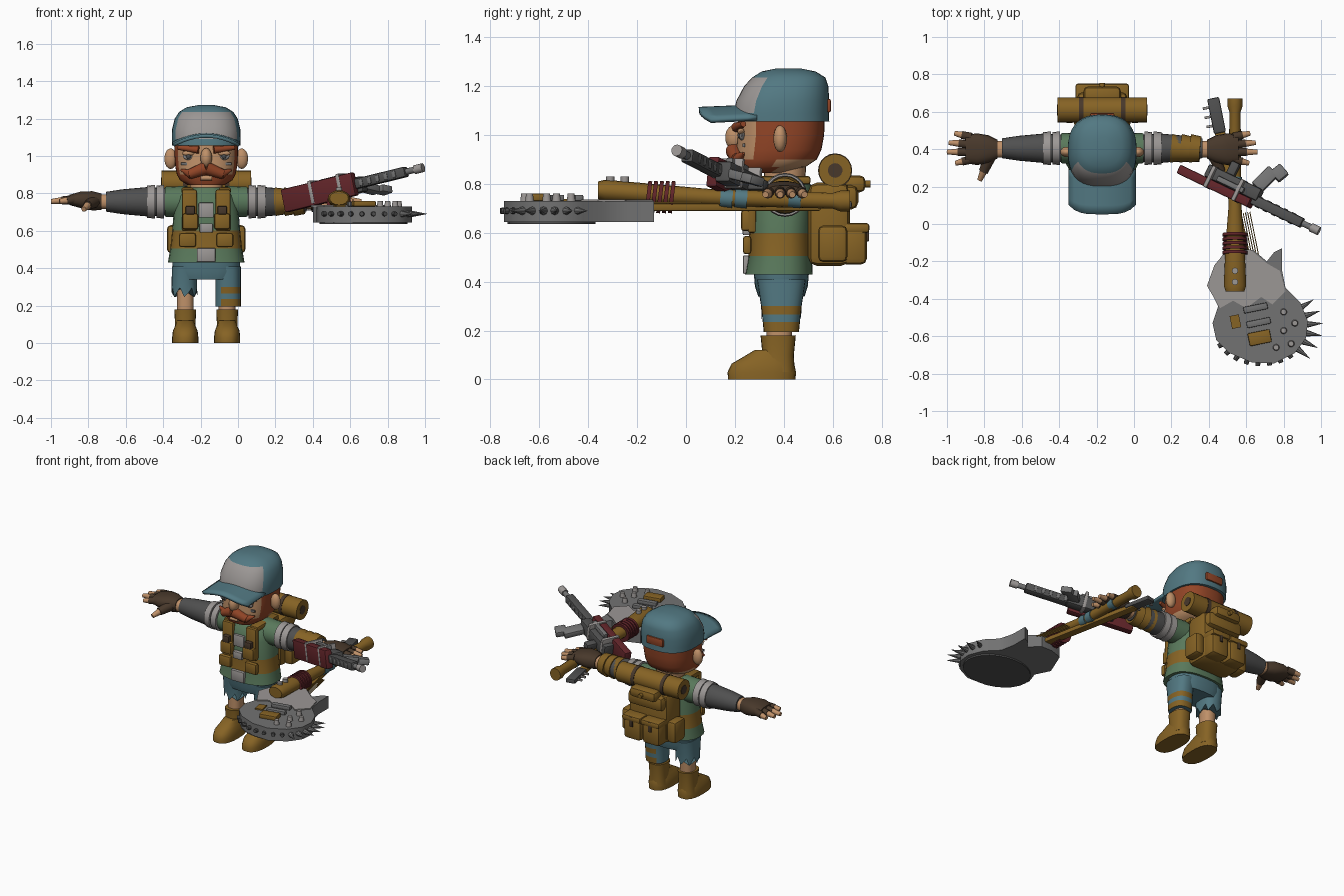
import bpy, bmesh, math
from math import sin, cos, pi
from mathutils import Vector, Matrix

if "Cube" in bpy.data.objects:
    bpy.data.objects.remove(bpy.data.objects["Cube"])


def material(name, *rgb):
    m = bpy.data.materials.new(name)
    m.use_nodes = True
    m.diffuse_color = (*rgb, 1)
    m.node_tree.nodes["Principled BSDF"].inputs["Base Color"].default_value = (*rgb, 1)
    return m


skin = material("skin", .52, .28, .14)
hair = material("ginger_hair", .29, .06, .02)
teal = material("teal_cloth", .085, .19, .225)
green = material("green_cloth", .1, .19, .105)
tan = material("mustard_leather", .24, .125, .018)
brown = material("dark_brown_leather", .065, .04, .024)
light = material("light_grey", .33, .31, .3)
metal = material("mid_grey_metal", .17, .17, .17)
dark = material("dark_grey", .08, .08, .08)
red = material("dark_red", .12, .018, .022)
C = -.17  # body centre line


def finish(bm, name, mat, angle=40):
    bmesh.ops.recalc_face_normals(bm, faces=bm.faces[:])
    mesh = bpy.data.meshes.new(name)
    bm.to_mesh(mesh)
    bm.free()
    mesh.materials.append(mat)
    for p in mesh.polygons:
        p.use_smooth = True
    mesh.set_sharp_from_angle(angle=math.radians(angle))
    obj = bpy.data.objects.new(name, mesh)
    bpy.context.collection.objects.link(obj)
    return obj


def loft(name, mat, rings, axis="z", n=24, power=2.5, ragged=0):
    """Skin superellipse rings (t, a, b, radius_a, radius_b) along an axis."""
    bm = bmesh.new()
    loops = []
    for k, (t, a, b, ra, rb) in enumerate(rings):
        loop = []
        for i in range(n):
            c, s = cos(2 * pi * i / n), sin(2 * pi * i / n)
            u = a + ra * math.copysign(abs(c) ** (2 / power), c)
            v = b + rb * math.copysign(abs(s) ** (2 / power), s)
            w = t + (ragged * (i % 3) if k == 0 else 0)
            loop.append(bm.verts.new({"z": (u, v, w), "x": (w, u, v), "y": (u, w, v)}[axis]))
        loops.append(loop)
    for lo, hi in zip(loops, loops[1:]):
        for i in range(n):
            j = (i + 1) % n
            bm.faces.new((lo[i], lo[j], hi[j], hi[i]))
    bm.faces.new(loops[0])
    bm.faces.new(loops[-1])
    return finish(bm, name, mat)


def rod(name, mat, a, b, r1, r2=None, n=14):
    a, b = Vector(a), Vector(b)
    turn = (b - a).to_track_quat("Z", "Y").to_matrix().to_4x4()
    bm = bmesh.new()
    bmesh.ops.create_cone(bm, cap_ends=True, segments=n, radius1=r1, depth=(b - a).length,
                          radius2=r1 if r2 is None else r2,
                          matrix=Matrix.Translation((a + b) / 2) @ turn)
    return finish(bm, name, mat)


def box(name, mat, at, size, bevel=.01, frame=Matrix()):
    bm = bmesh.new()
    bmesh.ops.create_cube(bm, size=1, matrix=Matrix.Diagonal((*size, 1)))
    if bevel:
        bmesh.ops.bevel(bm, geom=bm.edges[:], offset=bevel, segments=2, affect="EDGES", profile=.5)
    bmesh.ops.transform(bm, matrix=frame @ Matrix.Translation(at), verts=bm.verts[:])
    return finish(bm, name, mat)


def ball(name, mat, at, size):
    bm = bmesh.new()
    bmesh.ops.create_uvsphere(bm, u_segments=14, v_segments=9, radius=1,
                              matrix=Matrix.Translation(at) @ Matrix.Diagonal((*size, 1)))
    return finish(bm, name, mat)


def slab(name, mat, outline, low, high):
    bm = bmesh.new()
    face = bm.faces.new([bm.verts.new((x, y, low)) for x, y in outline])
    top = bmesh.ops.extrude_face_region(bm, geom=[face])["geom"]
    bmesh.ops.translate(bm, vec=(0, 0, high - low),
                        verts=[v for v in top if isinstance(v, bmesh.types.BMVert)])
    return finish(bm, name, mat)


def paint(obj, mat, rule):
    obj.data.materials.append(mat)
    slot = len(obj.data.materials) - 1
    for p in obj.data.polygons:
        if rule(abs(p.center.x - C), p.center.y, p.center.z):
            p.material_index = slot


# Head, with hair around the sides, back and jaw
head = loft("head", skin, [(.845, C, .32, .1, .1), (.87, C, .35, .14, .14), (.9, C, .37, .157, .165),
                           (.94, C, .38, .165, .174), (1.0, C, .388, .17, .177), (1.08, C, .39, .17, .178)], n=36)
paint(head, hair, lambda x, y, z: (y > .29 and not (y > .37 and z < .9)) or (z < .885 and y < .37))
loft("neck", skin, [(.78, C, .4, .085, .085), (.92, C, .41, .09, .085)])
ball("nose", skin, (C, .2, .99), (.032, .04, .052))
rod("lower_lip", skin, (C - .03, .205, .882), (C + .03, .205, .882), .013)
for s in (-1, 1):
    ball("ear", skin, (C + s * .19, .385, .985), (.035, .028, .055))
    ball("eye", light, (C + s * .095, .229, 1.0), (.03, .012, .022))
    ball("pupil", dark, (C + s * .095, .22, 1.0), (.013, .009, .016))
    ball("eyelid", skin, (C + s * .095, .225, 1.014), (.036, .015, .014))
    rod("eyebrow", hair, (C + s * .04, .205, 1.032), (C + s * .15, .235, 1.045), .02, .012)
    rod("moustache", hair, (C, .198, .935), (C + s * .09, .21, .902), .036, .026)
    rod("moustache_tip", hair, (C + s * .08, .212, .903), (C + s * .135, .235, .925), .026, .005)
    box("cheek_paint", metal, (C + s * .115, .236, .958), (.04, .009, .014), 0)

# Cap with a pale front panel and an arched brim
cap = loft("cap", teal, [(1.055, C, .39, .183, .196), (1.09, C, .39, .184, .195), (1.14, C, .396, .183, .19),
                         (1.2, C, .41, .168, .172), (1.235, C, .42, .145, .15), (1.26, C, .42, .105, .11),
                         (1.272, C, .42, .04, .05)], n=36)
paint(cap, light, lambda x, y, z: 1.075 < z < 1.238 and y < .27 + .5 * (z - 1.1))
bm = bmesh.new()
bmesh.ops.create_grid(bm, x_segments=12, y_segments=5, size=1)
for v in bm.verts:
    u, w = v.co.x, (v.co.y + 1) / 2
    v.co = (C + .18 * u, (.052 + .05 * u ** 4) * (1 - w) + .29 * w, 1.115 - .05 * u * u + .01 * w)
brim = finish(bm, "cap_brim", teal)
brim.modifiers.new("thickness", "SOLIDIFY").thickness = .018
box("cap_back_opening", hair, (C, .583, 1.12), (.13, .02, .055), .008)

# Torso with belt, chest harness and pouches
torso = loft("vest", green, [(.43, C, .38, .205, .138), (.505, C, .385, .192, .13), (.6, C, .385, .182, .127),
                             (.72, C, .39, .172, .128), (.79, C, .395, .15, .12), (.83, C, .4, .09, .085)])
paint(torso, tan, lambda x, y, z: .505 < z < .6)
box("belt_buckle", light, (C, .247, .615), (.07, .03, .05), .006)
box("hem_patch", light, (C, .245, .47), (.1, .025, .075), .006)
box("chest_patch", light, (C, .258, .71), (.08, .02, .08), .004)
for s in (-1, 1):
    box("harness_strap", tan, (C + s * .09, .27, .71), (.08, .035, .22), .01)
    box("shoulder_strap", tan, (C + s * .1, .39, .815), (.065, .24, .035), .012)
    box("chest_pouch", tan, (C + s * .085, .25, .65), (.085, .05, .085), .012)
    box("pouch_flap", brown, (C + s * .085, .243, .71), (.05, .04, .045), .006)
    box("belt_pouch", tan, (C + s * .1, .25, .55), (.09, .035, .075), .012)

# Shorts, one leg whole and one torn, over booted legs
loft("shorts_hips", teal, [(.34, C, .39, .16, .095), (.38, C, .39, .182, .108), (.46, C, .39, .18, .115)])
whole = loft("left_shorts_leg", teal, [(z, C + .117, .39, .068, r) for z, r in
                                       ((.195, .072), (.235, .076), (.265, .079), (.3, .083), (.41, .1))])
paint(whole, tan, lambda x, y, z: z > .197 and (z < .235 or .265 < z < .3) and x > .08)
loft("right_shorts_leg", teal, [(.245, C - .117, .39, .07, .08), (.32, C - .117, .39, .068, .084),
                                (.41, C - .115, .39, .068, .1)], ragged=.025)
for s in (-1, 1):
    x = C + s * .112
    loft("leg", skin, [(.1, x, .38, .045, .05), (.36, x, .385, .045, .055)], n=16)
    loft("boot_shaft", tan, [(.03, x, .377, .062, .068), (.1, x, .377, .055, .064), (.18, x, .377, .058, .072)])
    loft("boot_foot", tan, [(0, x, .31, .07, .138), (.03, x, .31, .07, .14), (.065, x, .315, .066, .128),
                            (.09, x, .33, .055, .1), (.12, x, .35, .045, .07)])

# Arms: padded shoulders, sleeves, fingerless gloves
for s in (-1, 1):
    def out(dx, y=.405, z=.755):
        return (C + s * dx, y, z)
    rod("armhole", green, out(.1), out(.22), .085, .08, 20)
    loft("sleeve", dark, [(C + s * d, .405, .755, r, r) for d, r in
                          ((.15, .07), (.32, .078), (.45, .066), (.535, .053))], "x", power=2)
    for d in (.225, .275):
        rod("shoulder_pad_ring", light, out(d), out(d + .042), .09, .086, 20)
    loft("wrist", skin, [(C + s * d, .4, .755, .045, .04) for d in (.52, .58)], "x", 16)
    loft("glove", brown, [(C + s * d, .4, z, a, b) for d, z, a, b in
                          ((.56, .755, .05, .045), (.61, .76, .075, .052), (.67, .765, .085, .045),
                           (.73, .765, .075, .028))], "x", 18)
    for start, end, reach in ((.465, .485, .79), (.425, .435, .82), (.385, .385, .83), (.345, .325, .785)):
        a, b = Vector(out(.7, start, .768)), Vector(out(reach, end, .756))
        mid = a.lerp(b, .55)
        rod("finger_glove", brown, a, mid, .024, .022, 10)
        rod("fingertip", skin, mid, b, .019, .013, 10)
    rod("thumb_glove", brown, out(.6, .36), out(.635, .28, .735), .034, .026, 10)
    rod("thumb_tip", skin, out(.633, .285, .735), out(.655, .235, .715), .021, .014, 10)
for d in (.2, .25, .3):
    rod("left_arm_wrap", tan, (d, .405, .755), (d + .055, .4, .757), .076, .068, 20)

# Backpack with pockets and bedroll
box("backpack", tan, (C, .585, .635), (.3, .17, .34), .035)
box("backpack_flap", tan, (C, .62, .745), (.27, .17, .1), .03)
rod("bedroll", tan, (C - .24, .61, .855), (C + .24, .61, .855), .067, n=20)
for s in (-1, 1):
    box("back_pocket", tan, (C + s * .072, .685, .55), (.135, .11, .16), .025)
    box("back_pocket_flap", tan, (C + s * .072, .69, .62), (.142, .12, .04), .012)
    box("side_pocket", tan, (C + s * .175, .6, .555), (.07, .12, .15), .022)
    box("pack_strap", brown, (C + s * .072, .743, .6), (.022, .012, .07), .003)
    rod("bedroll_strap", brown, (C + s * .1, .61, .855), (C + s * .125, .61, .855), .07, n=20)
    rod("bedroll_core", brown, (C + s * .235, .61, .855), (C + s * .243, .61, .855), .03)
box("pack_top_pouch", tan, (C, .685, .8), (.2, .1, .07), .025)
rod("pack_loop", tan, (C, .72, .8), (C, .755, .8), .014)

# Bat lashed onto a guitar
loft("bat", tan, [(.67, .54, .73, .04, .042), (.63, .54, .73, .04, .042), (.6, .54, .731, .03, .032),
                  (.1, .54, .745, .034, .034), (-.1, .54, .755, .05, .042), (-.33, .54, .772, .06, .045),
                  (-.36, .54, .774, .05, .036)], "y", 16, 2)
for y in (.14, .2, .42):
    rod("bat_tape", teal, (.54, y, .742), (.54, y + .05, .738), .038)
for i in range(5):
    rod("bat_binding", red, (.54, -.05 - i * .024, .745), (.54, -.066 - i * .024, .747), .066, n=16)
for y in (-.25, -.31):
    rod("bat_bolt", light, (.54, y, .8), (.54, y, .83), .017)
slab("guitar_body", metal, [(.4, -.34), (.47, -.17), (.56, -.14), (.64, -.14), (.71, -.2), (.75, -.15), (.79, -.13),
                            (.79, -.24), (.81, -.34), (.89, -.42), (.93, -.52), (.92, -.61), (.86, -.69),
                            (.75, -.745), (.63, -.74), (.51, -.69), (.44, -.62), (.42, -.53), (.45, -.44)], .645, .73)
slab("guitar_back", dark, [(.67 + .235 * cos(a * pi / 12), -.55 + .18 * sin(a * pi / 12)) for a in range(24)], .635, .65)
slab("guitar_plate", light, [(.39, -.33), (.43, -.22), (.48, -.16), (.62, -.135), (.71, -.21), (.78, -.25), (.81, -.36),
                             (.74, -.43), (.68, -.39), (.6, -.45), (.53, -.41), (.46, -.45)], .728, .737)
tilt = Matrix.Translation((.64, -.4, .735)) @ Matrix.Rotation(.2, 4, "Z")
box("guitar_neck", tan, (0, .49, -.03), (.055, .95, .03), .006, tilt)
for i in range(4):
    box("guitar_string", tan, (.036 + i * .012, .27, -.012), (.005, .38, .006), 0, tilt)
box("headstock", dark, (0, 1.0, -.02), (.065, .19, .03), .008, tilt)
for i in range(3):
    box("tuning_peg", light, (-.045, .95 + i * .05, -.02), (.04, .014, .014), .003, tilt)
for y in (-.05, -.13):
    box("guitar_pickup", metal, (0, y, .008), (.13, .035, .025), .005, tilt)
box("guitar_bridge", tan, (-.01, -.21, .01), (.12, .07, .03), .006, tilt)
box("worn_mark", tan, (-.12, -.1, -.001), (.05, .07, .009), 0, tilt)
for x, y in ((.8, -.47), (.86, -.53), (.8, -.57), (.84, -.64), (.76, -.66)):
    rod("guitar_knob", light, (x, y, .73), (x, y, .76), .018, .014)
for i in range(14):
    a = math.radians(-150 + i * 14)
    ray = Vector((cos(a), sin(a), 0))
    hub = Vector((.68, -.55, .69))
    base = hub + Vector((ray.x * .245, ray.y * .19, 0))
    if i > 7:
        rod("guitar_spike", metal, base - ray * .02, base + ray * .085, .022, .001, 8)
    else:
        rod("guitar_stud", dark, base - ray * .03, base + ray * .02, .018, .012, 8)

# Gun lying on its side along a sloping barrel line
forward = Vector((1, -.48, .245)).normalized()
sideways = Vector((.48, 1, 0)).normalized()
upward = forward.cross(sideways)
aim = Matrix((forward, sideways, upward)).transposed().to_4x4()
aim.translation = (.62, .128, .848)
box("gun_red_cover", red, (-.2, -.015, 0), (.43, .05, .125), .008, aim)
box("gun_receiver", dark, (-.12, .045, -.005), (.32, .07, .085), .01, aim)
box("gun_grip", dark, (-.16, .1, -.02), (.05, .1, .045), .01, aim)
box("gun_barrel_shroud", dark, (.16, .01, 0), (.31, .055, .055), .01, aim)
rod("gun_barrel", metal, aim @ Vector((.3, .01, 0)), aim @ Vector((.39, .01, 0)), .017)
rod("gun_muzzle", light, aim @ Vector((.365, .01, 0)), aim @ Vector((.415, .01, 0)), .024)
for i in range(5):
    box("shroud_vent", metal, (.05 + i * .05, .01, 0), (.022, .062, .036), .004, aim)
for x in (-.24, -.07):
    box("gun_clamp", light, (x, .02, .01), (.022, .125, .125), .006, aim)
box("gun_sight", metal, (-.12, .03, .055), (.16, .03, .03), .006, aim)
curve = aim @ Matrix.Translation((.0, .07, -.01)) @ Matrix.Rotation(-.3, 4, "Z") @ Matrix.Rotation(-.25, 4, "X")
box("gun_magazine", metal, (0, .07, 0), (.075, .13, .04), .008, curve)
box("magazine_end", metal, (.015, .15, 0), (.075, .07, .04), .008, curve @ Matrix.Rotation(-.1, 4, "Z"))
